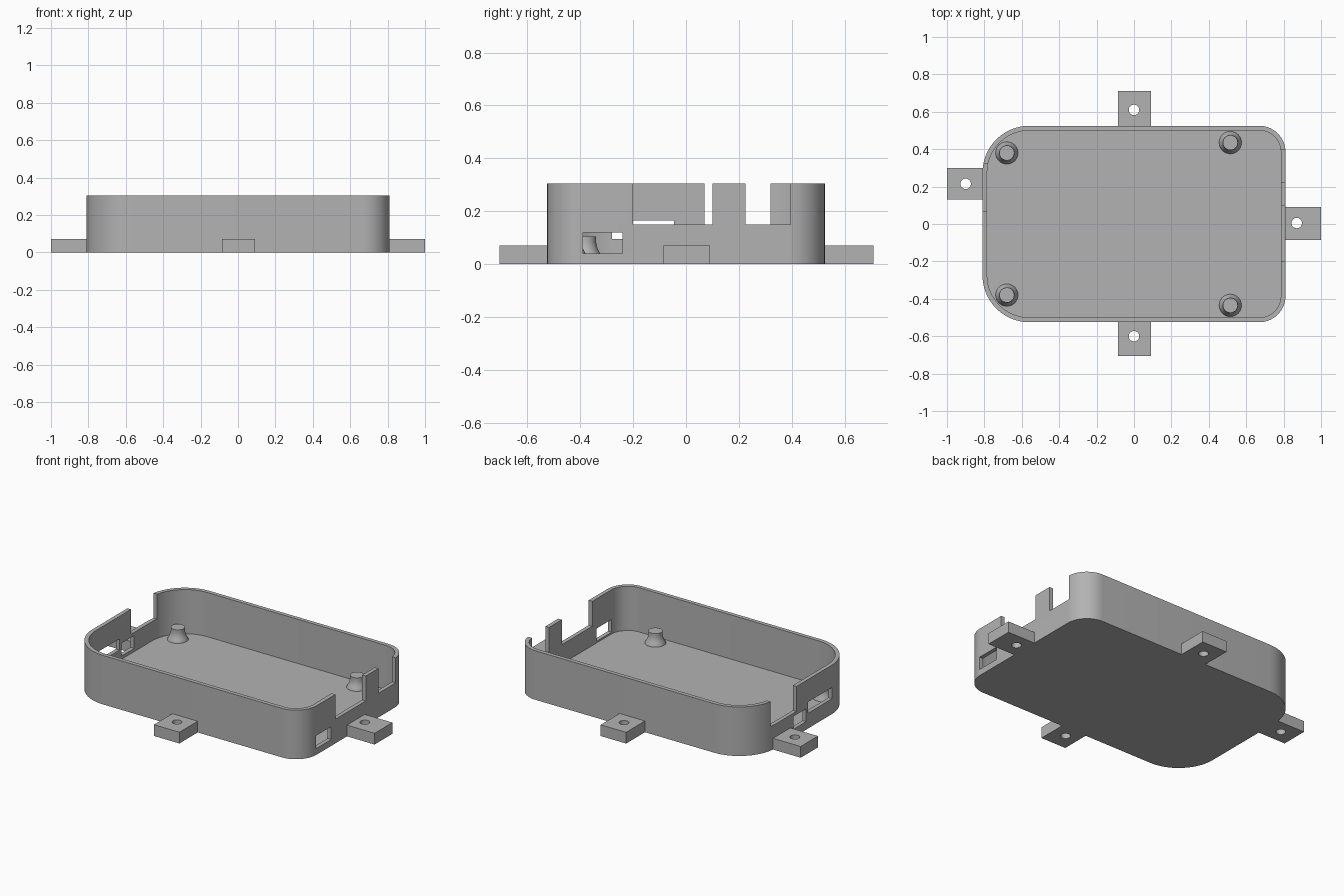
import bpy, bmesh, math

if "Cube" in bpy.data.objects:
    bpy.data.objects.remove(bpy.data.objects["Cube"], do_unlink=True)

GREY = (0.45, 0.45, 0.45, 1)
mat = bpy.data.materials.new("plain grey")
mat.use_nodes = True
mat.diffuse_color = GREY
mat.node_tree.nodes["Principled BSDF"].inputs["Base Color"].default_value = GREY

HX, HY, TOP = 0.81, 0.525, 0.305
WALL, FLOOR = 0.025, 0.03
TAB_TOP = 0.07


def finish(name, bm):
    bmesh.ops.recalc_face_normals(bm, faces=bm.faces)
    mesh = bpy.data.meshes.new(name)
    bm.to_mesh(mesh)
    bm.free()
    mesh.materials.append(mat)
    obj = bpy.data.objects.new(name, mesh)
    bpy.context.collection.objects.link(obj)
    return obj


def prism(name, outline, z0, z1):
    bm = bmesh.new()
    face = bm.faces.new([bm.verts.new((x, y, z0)) for x, y in outline])
    ext = bmesh.ops.extrude_face_region(bm, geom=[face])
    for v in ext["geom"]:
        if isinstance(v, bmesh.types.BMVert):
            v.co.z = z1
    return finish(name, bm)


def box(name, x0, x1, y0, y1, z0, z1):
    return prism(name, [(x0, y0), (x1, y0), (x1, y1), (x0, y1)], z0, z1)


def tray_outline(inset, steps=14):
    # Left corners are wide, right corners are tight
    pts = []
    for sx, sy, start, r in ((1, 1, 0, 0.14), (-1, 1, 90, 0.25),
                             (-1, -1, 180, 0.25), (1, -1, 270, 0.14)):
        cx, cy = sx * (HX - r), sy * (HY - r)
        for i in range(steps + 1):
            a = math.radians(start + 90 * i / steps)
            pts.append((cx + (r - inset) * math.cos(a), cy + (r - inset) * math.sin(a)))
    return pts


def circle(cx, cy, r, n=32):
    return [(cx + r * math.cos(math.tau * i / n), cy + r * math.sin(math.tau * i / n))
            for i in range(n)]


def cut(obj, cutter):
    cutter.hide_render = True
    mod = obj.modifiers.new("cut", "BOOLEAN")
    mod.operation = "DIFFERENCE"
    mod.solver = "EXACT"
    mod.object = cutter
    bpy.context.view_layer.objects.active = obj
    bpy.ops.object.modifier_apply(modifier=mod.name)
    bpy.data.objects.remove(cutter, do_unlink=True)


def smooth(obj):
    bpy.ops.object.select_all(action="DESELECT")
    obj.select_set(True)
    bpy.context.view_layer.objects.active = obj
    bpy.ops.object.shade_smooth_by_angle(angle=math.radians(30))


# Hollow tray
tray = prism("tray", tray_outline(0), 0, TOP)
cut(tray, prism("cavity", tray_outline(WALL), FLOOR, TOP + 0.1))

# Port openings in the end walls: side, y range, z range
OPEN = TOP + 0.1
ports = [
    (1, -0.2, 0.1, 0.15, OPEN),
    (1, 0.225, 0.395, 0.15, OPEN),
    (1, -0.39, -0.24, 0.04, 0.12),
    (-1, 0.07, 0.32, 0.15, OPEN),
    (-1, -0.28, -0.045, 0.095, 0.165),
    (-1, -0.025, 0.1, 0.05, 0.13),
]
for side, y0, y1, z0, z1 in ports:
    x0, x1 = sorted((side * (HX - 0.1), side * (HX + 0.1)))
    cut(tray, box("port_cutter", x0, x1, y0, y1, z0, z1))
smooth(tray)

# Mounting tabs, each with a screw hole
EMBED = 0.01
tabs = {
    "front_tab": ((-0.085, 0.09, -0.705, -HY + EMBED), (0, -0.6)),
    "back_tab": ((-0.085, 0.09, HY - EMBED, 0.71), (0, 0.61)),
    "right_tab": ((-1, -HX + EMBED, 0.13, 0.3), (-0.9, 0.215)),
    "left_tab": ((HX - EMBED, 1, -0.085, 0.09), (0.87, 0.005)),
}
for name, (bounds, hole) in tabs.items():
    tab = box(name, *bounds, 0, TAB_TOP)
    cut(tab, prism("hole_cutter", circle(*hole, 0.028), -0.1, 0.2))
    smooth(tab)

# Flared standoffs on the floor: radius and height profile
profile = [(0.06, FLOOR - 0.005), (0.06, FLOOR), (0.052, 0.045), (0.045, 0.06),
           (0.041, 0.075), (0.04, 0.085), (0.04, 0.105)]


def standoff(name, cx, cy):
    bm = bmesh.new()
    rings = [[bm.verts.new((x, y, z)) for x, y in circle(cx, cy, r)] for r, z in profile]
    for a, b in zip(rings, rings[1:]):
        for i in range(len(a)):
            j = (i + 1) % len(a)
            bm.faces.new((a[i], a[j], b[j], b[i]))
    bm.faces.new(rings[0])
    bm.faces.new(rings[-1])
    smooth(finish(name, bm))


for end, x, y in (("right", -0.68, 0.38), ("left", 0.515, 0.435)):
    standoff(f"front_{end}_standoff", x, -y)
    standoff(f"back_{end}_standoff", x, y)
